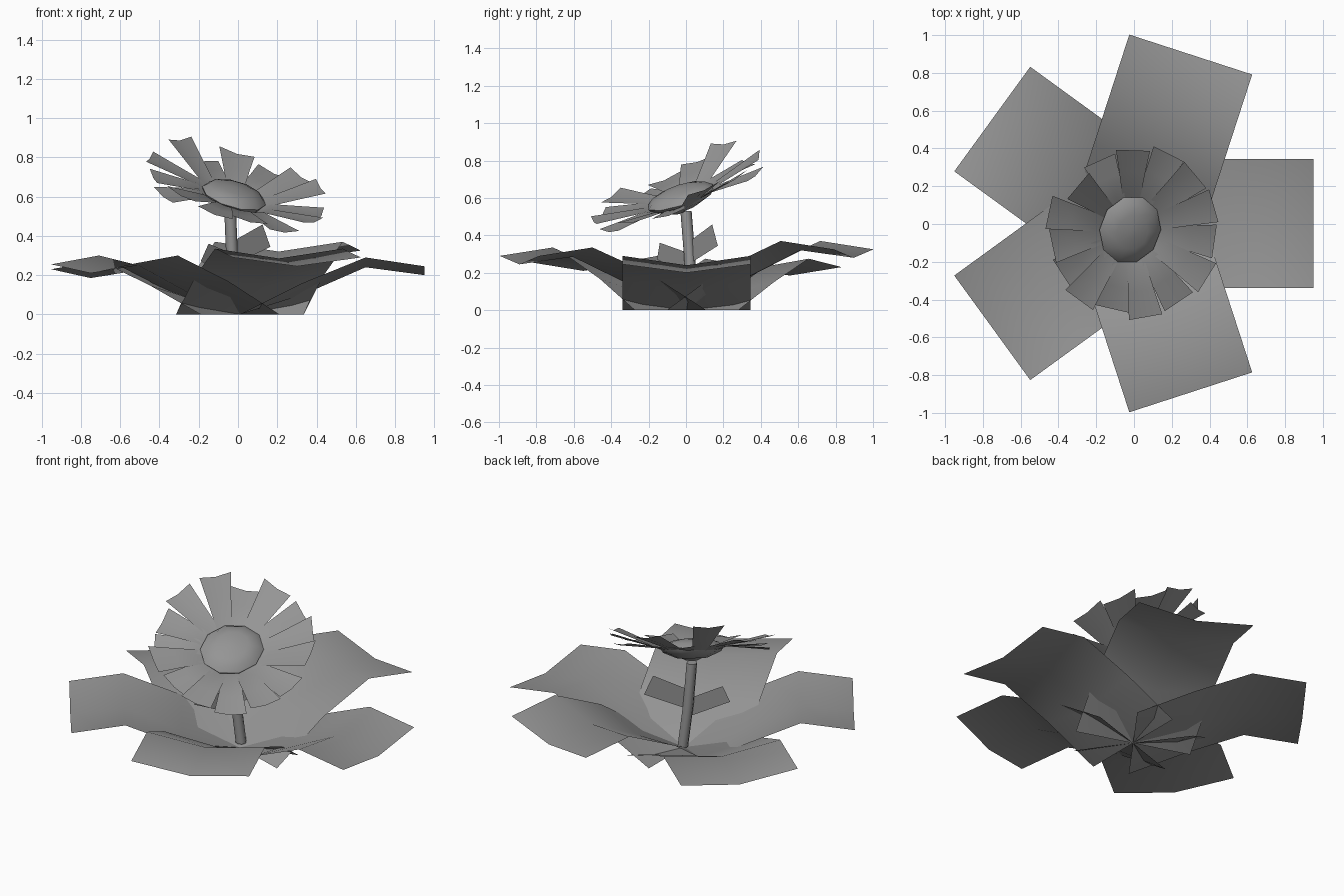
import bpy, bmesh, math
from mathutils import Vector

if "Cube" in bpy.data.objects:
    bpy.data.objects.remove(bpy.data.objects["Cube"])

grey = bpy.data.materials.new("plain_grey")
grey.diffuse_color = (0.3, 0.3, 0.3, 1)
grey.use_nodes = True
grey.node_tree.nodes["Principled BSDF"].inputs["Base Color"].default_value = grey.diffuse_color


def make(name, grid, smooth=60, closed=False):
    """Skin a list of equal-length point rows with quads."""
    me = bpy.data.meshes.new(name)
    bm = bmesh.new()
    rows = [[bm.verts.new(p) for p in row] for row in grid]
    n = len(rows[0])
    for a, b in zip(rows, rows[1:]):
        for i in range(n if closed else n - 1):
            j = (i + 1) % n
            bm.faces.new((a[i], a[j], b[j], b[i]))
    if closed:
        bm.faces.new(rows[0][::-1])
        bm.faces.new(rows[-1])
        bmesh.ops.recalc_face_normals(bm, faces=bm.faces)
    bm.to_mesh(me)
    bm.free()
    ob = bpy.data.objects.new(name, me)
    bpy.context.collection.objects.link(ob)
    me.materials.append(grey)
    bpy.context.view_layer.objects.active = ob
    ob.select_set(True)
    bpy.ops.object.shade_smooth_by_angle(angle=math.radians(smooth))
    ob.select_set(False)
    return ob


# Five broad base leaves, creased along the middle, each at its own height
profile = [(0.0, 0.0, 0.0), (0.32, 0.16, 0.10), (0.64, 0.29, 0.24), (0.94, 0.245, 0.20)]
for k, lift in enumerate([0, 0.08, -0.015, 0.01, 0.045]):
    a = math.radians(72 * k)
    d, s = Vector((math.cos(a), math.sin(a), 0)), Vector((-math.sin(a), math.cos(a), 0))
    grid = []
    for r, edge, mid in profile:
        up = lift * min(1, r / 0.4)
        grid.append([d * r + s * w + Vector((0.01, 0.003, z + up if r else 0))
                     for w, z in ((-0.342, edge), (0, mid), (0.342, edge))])
    make("base_leaf", grid)

# Stem
stem = []
for x, y, z in ((0, 0.03, 0.02), (-0.03, 0.02, 0.28), (-0.04, 0.0, 0.53)):
    stem.append([Vector((x + 0.03 * math.cos(t * math.pi / 4),
                         y + 0.03 * math.sin(t * math.pi / 4), z)) for t in range(8)])
make("stem", stem, 60, True)

# Two small leaves on the stem
make("stem_leaf_back", [[(-0.02, 0.03, 0.255), (-0.02, 0.03, 0.376)],
                        [(0.165, 0.17, 0.344), (0.125, 0.14, 0.458)]])
make("stem_leaf_front", [[(-0.03, 0.0, 0.20), (-0.03, 0.0, 0.31)],
                         [(-0.19, -0.155, 0.27), (-0.15, -0.14, 0.36)]])

# Flower head, tilted forward and to the right
centre = Vector((-0.02, -0.03, 0.605))
SX, SY = -0.29, 0.35
normal = Vector((-SX, -SY, 1)).normalized()
u = Vector((1, 0, SX)).normalized()
v = normal.cross(u)


def disc_ring(r, h):
    return [centre + u * 0.97 * r * math.cos(t * math.pi / 5)
            + v * 1.08 * r * math.sin(t * math.pi / 5) + normal * h for t in range(10)]


# Domed centre sitting in the cup of the petals
make("flower_disc", [disc_ring(r, h) for r, h in
                     ((0.08, -0.06), (0.16, -0.025), (0.175, 0.0),
                      (0.145, 0.027), (0.09, 0.044), (0.02, 0.052))], 70, True)

# Petals: angle, reach, lift of the tip above the tilted plane
petals = [(88, 0.42, 0.07), (63, 0.45, 0.03), (40, 0.45, 0.09), (16, 0.46, 0.12),
          (-8, 0.45, 0.05), (-32, 0.48, 0.07), (-56, 0.46, 0.02), (-80, 0.47, 0.05),
          (-103, 0.43, 0.02), (-126, 0.46, 0.05), (-147, 0.43, -0.03), (-168, 0.42, 0.0),
          (168, 0.44, 0.03), (140, 0.36, 0.12), (114, 0.40, 0.0)]
for deg, reach, lift in petals:
    a = math.radians(deg)
    d, s = Vector((math.cos(a), math.sin(a), 0)), Vector((-math.sin(a), math.cos(a), 0))
    grid = []
    for r, half, h in ((0.03, 0.01, -0.08), (0.19, 0.05, 0.0),
                       ((0.19 + reach) / 2, 0.069, lift * 0.5), (reach, 0.09, lift)):
        row = []
        for w, fold in ((-half, 0.012), (0, 0), (half, 0.012)):
            p = d * r + s * w
            p.z = SX * p.x + SY * p.y + h + fold * r / reach
            row.append(centre + p)
        grid.append(row)
    make("petal", [row[::-1] for row in grid])
